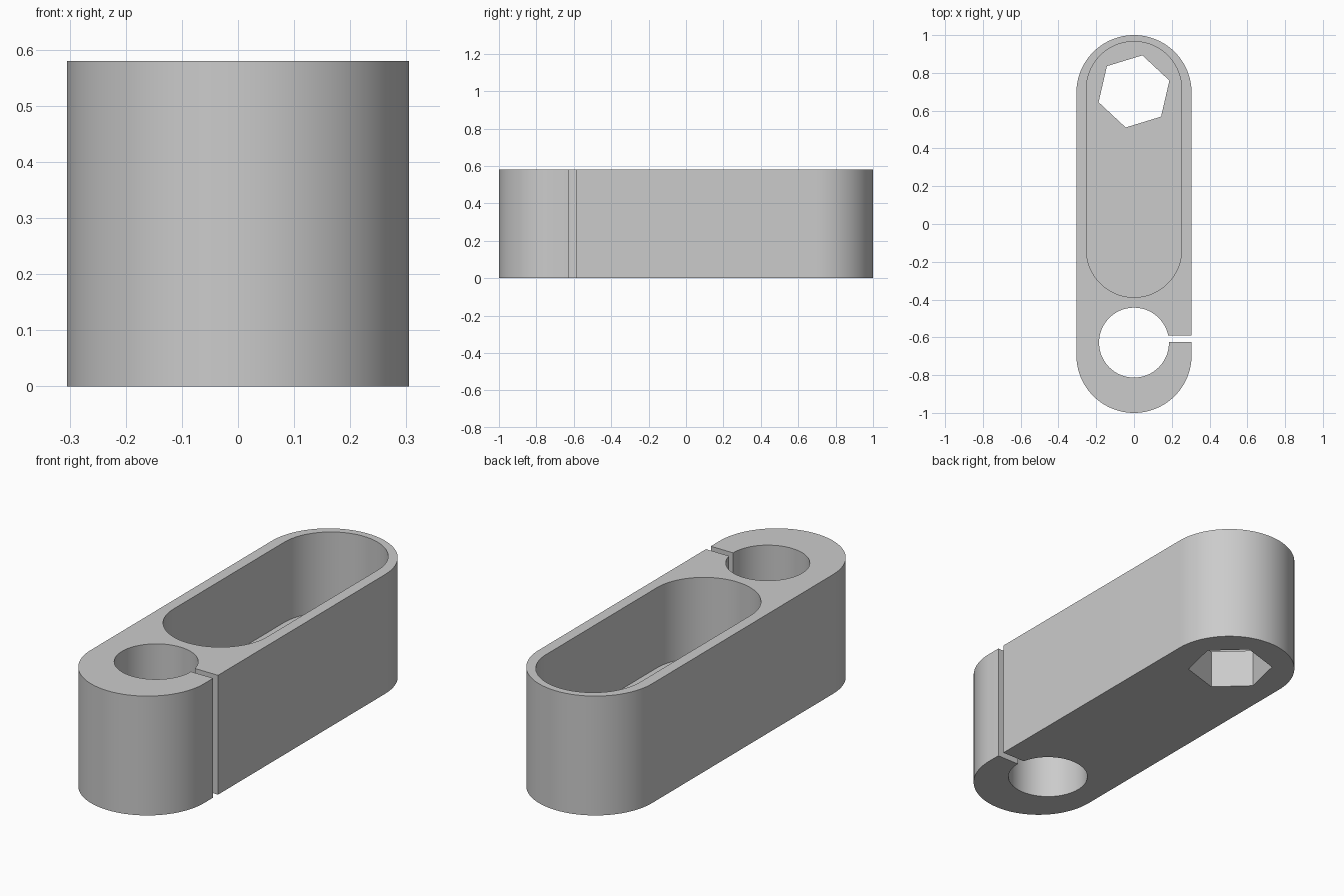
import bpy
import bmesh
from math import sin, cos, pi, radians

HEIGHT = 0.58
FLOOR = 0.19
HOLE_Y = -0.628

if "Cube" in bpy.data.objects:
    bpy.data.objects.remove(bpy.data.objects["Cube"], do_unlink=True)

grey = bpy.data.materials.new("plain grey")
grey.use_nodes = True
grey.diffuse_color = (0.6, 0.6, 0.6, 1)
grey.node_tree.nodes["Principled BSDF"].inputs["Base Color"].default_value = (0.6, 0.6, 0.6, 1)


def polygon(radius, y, sides, turn=0.0):
    """Regular outline centred on x = 0."""
    steps = [turn + 2 * pi * i / sides for i in range(sides)]
    return [(radius * cos(a), y + radius * sin(a)) for a in steps]


def stadium(radius, y_low, y_high, steps=48):
    """Straight sides with a half circle at each end."""
    points = []
    for start, y in ((0, y_high), (pi, y_low)):
        for i in range(steps + 1):
            a = start + pi * i / steps
            points.append((radius * cos(a), y + radius * sin(a)))
    return points


def prism(name, outline, z_low, z_high):
    """Upright solid from a flat outline."""
    bm = bmesh.new()
    base = bm.faces.new([bm.verts.new((x, y, z_low)) for x, y in outline])
    top = bmesh.ops.extrude_face_region(bm, geom=[base])["geom"]
    verts = [v for v in top if isinstance(v, bmesh.types.BMVert)]
    bmesh.ops.translate(bm, vec=(0, 0, z_high - z_low), verts=verts)
    bmesh.ops.recalc_face_normals(bm, faces=bm.faces)
    mesh = bpy.data.meshes.new(name)
    bm.to_mesh(mesh)
    bm.free()
    mesh.materials.append(grey)
    obj = bpy.data.objects.new(name, mesh)
    bpy.context.collection.objects.link(obj)
    return obj


# Rounded block
body = prism("clamp_body", stadium(0.305, -0.695, 0.695), 0, HEIGHT)

# Open pocket, hexagonal drain, round bore and the slit that opens the bore
over, under = HEIGHT + 0.1, -0.1
slit = [(0.1, -0.626), (0.4, -0.626), (0.4, -0.589), (0.1, -0.589)]
cutters = [
    prism("pocket_cutter", stadium(0.252, -0.136, 0.714), FLOOR, over),
    prism("hexagon_cutter", polygon(0.196, 0.702, 6, radians(17)), under, over),
    prism("bore_cutter", polygon(0.185, HOLE_Y, 96), under, over),
    prism("slit_cutter", slit, under, over),
]

bpy.ops.object.select_all(action="DESELECT")
bpy.context.view_layer.objects.active = body
body.select_set(True)
for cutter in cutters:
    cut = body.modifiers.new(cutter.name, "BOOLEAN")
    cut.operation = "DIFFERENCE"
    cut.solver = "EXACT"
    cut.object = cutter
    bpy.ops.object.modifier_apply(modifier=cut.name)
    bpy.data.objects.remove(cutter, do_unlink=True)

bpy.ops.object.shade_smooth_by_angle(angle=radians(30))
